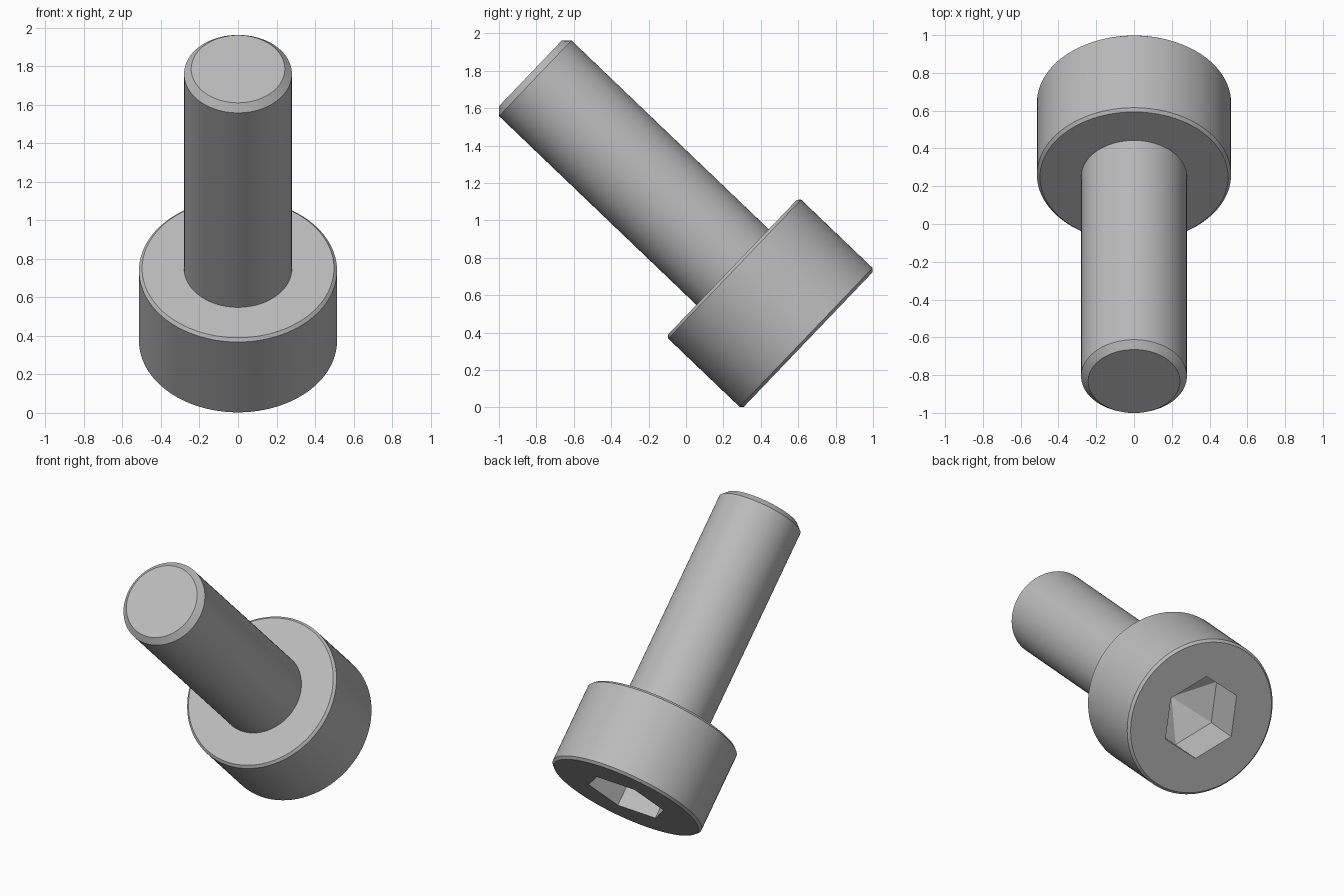
import bpy, bmesh, math
from mathutils import Matrix

cube = bpy.data.objects.get("Cube")
if cube:
    bpy.data.objects.remove(cube, do_unlink=True)

SIDES = 96
HEAD_R, HEAD_H, SHANK_R, LENGTH = 0.514, 0.56, 0.28, 2.057
HEAD_CHAMFER, TIP_CHAMFER = 0.016, 0.037
HEX_R, HEX_DEPTH, HEX_POINT = 0.271, 0.27, 0.13

steel = bpy.data.materials.new("steel_grey")
steel.use_nodes = True
steel.diffuse_color = (0.5, 0.5, 0.5, 1)
steel.node_tree.nodes["Principled BSDF"].inputs["Base Color"].default_value = (0.5, 0.5, 0.5, 1)

bm = bmesh.new()


def ring(radius, z, sides=SIDES, turn=0.0):
    """Closed ring of vertices around the bolt axis."""
    angles = [turn + math.tau * i / sides for i in range(sides)]
    return [bm.verts.new((radius * math.cos(a), radius * math.sin(a), z)) for a in angles]


def skin(lower, upper):
    """Wall of quads between two rings."""
    n = len(lower)
    for i in range(n):
        j = (i + 1) % n
        bm.faces.new((lower[i], lower[j], upper[j], upper[i]))


# Lathed body: head, underside of the head, shank and chamfered tip
profile = [
    (HEAD_R - HEAD_CHAMFER, 0),
    (HEAD_R, HEAD_CHAMFER),
    (HEAD_R, HEAD_H - HEAD_CHAMFER),
    (HEAD_R - HEAD_CHAMFER, HEAD_H),
    (SHANK_R, HEAD_H),
    (SHANK_R, LENGTH - TIP_CHAMFER),
    (SHANK_R - TIP_CHAMFER, LENGTH),
]
rings = [ring(r, z) for r, z in profile]
for lower, upper in zip(rings, rings[1:]):
    skin(lower, upper)
bm.faces.new(rings[-1])

# Hexagonal socket with a shallow pointed floor
turn = math.radians(68)
rim = ring(HEX_R, 0, 6, turn)
floor = ring(HEX_R, HEX_DEPTH, 6, turn)
skin(rim, floor)
apex = bm.verts.new((0, 0, HEX_DEPTH + HEX_POINT))
for i in range(6):
    bm.faces.new((floor[i], floor[(i + 1) % 6], apex))

# Flat head face around the socket
edges = []
for loop in (rings[0], rim):
    edges += [bm.edges.get((loop[i - 1], loop[i])) for i in range(len(loop))]
bmesh.ops.triangle_fill(bm, edges=edges, use_beauty=True)
bmesh.ops.recalc_face_normals(bm, faces=bm.faces)

mesh = bpy.data.meshes.new("socket_bolt")
bm.to_mesh(mesh)
bm.free()
mesh.materials.append(steel)
bolt = bpy.data.objects.new("socket_bolt", mesh)
bpy.context.collection.objects.link(bolt)

# Lean the bolt so that it rests on the rim of its head
bolt.matrix_world = Matrix.Translation((0, 0.6535, 0.363)) @ Matrix.Rotation(math.radians(46.26), 4, "X")
bpy.context.view_layer.objects.active = bolt
bolt.select_set(True)
bpy.ops.object.shade_smooth_by_angle(angle=math.radians(25))
